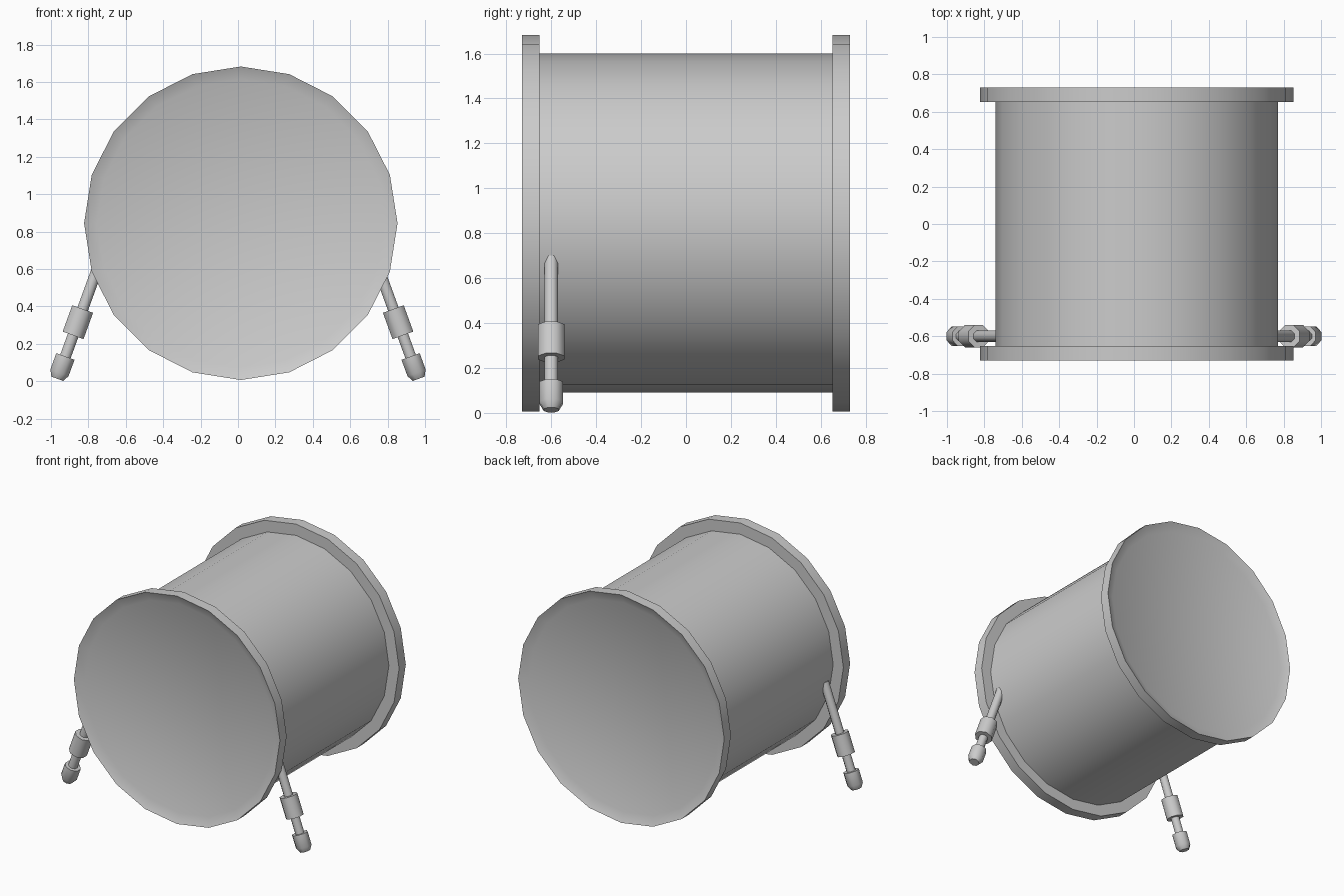
import bpy, bmesh, math
from mathutils import Matrix, Vector

if "Cube" in bpy.data.objects:
    bpy.data.objects.remove(bpy.data.objects["Cube"])

DRUM_X, DRUM_Z = 0.015, 0.845
TILT = math.radians(20)


def lathe(name, profile, sides, matrix, phase=0.0, angle=30):
    """Closed solid turned about local z from (radius, height) pairs."""
    bm = bmesh.new()
    rings = []
    for r, h in profile:
        rings.append([bm.verts.new((r * math.cos(phase + 2 * math.pi * i / sides),
                                    r * math.sin(phase + 2 * math.pi * i / sides), h))
                      for i in range(sides)])
    for a, b in zip(rings, rings[1:]):
        for i in range(sides):
            j = (i + 1) % sides
            bm.faces.new((a[i], a[j], b[j], b[i]))
    bm.faces.new(rings[0])
    bm.faces.new(rings[-1])
    bmesh.ops.transform(bm, matrix=matrix, verts=bm.verts)
    bmesh.ops.recalc_face_normals(bm, faces=bm.faces)
    mesh = bpy.data.meshes.new(name)
    bm.to_mesh(mesh)
    bm.free()
    obj = bpy.data.objects.new(name, mesh)
    bpy.context.collection.objects.link(obj)
    bpy.ops.object.select_all(action='DESELECT')
    obj.select_set(True)
    bpy.context.view_layer.objects.active = obj
    bpy.ops.object.shade_smooth_by_angle(angle=math.radians(angle))
    return obj


# Drum: one continuous skin of dished heads, rims and shell, axis along y
drum = Matrix.Translation((DRUM_X, 0, DRUM_Z)) @ Matrix.Rotation(math.radians(90), 4, 'X')
half = [(0.755, 0.653), (0.838, 0.653), (0.838, 0.731), (0.77, 0.70)]
profile = [(r, -h) for r, h in reversed(half)] + half
lathe("drum_body", profile, 20, drum)

# Splayed legs: local z runs down the leg, origin at the collar centre
parts = {
    "leg_rod": [(0.032, -0.44), (0.032, 0.25)],
    "leg_collar": [(0.064, -0.075), (0.064, 0.075)],
    "rubber_foot": [(0.056, 0.195), (0.056, 0.288), (0.036, 0.322)],
}
for side, s in (("right", 1), ("left", -1)):
    down = Vector((s * math.sin(TILT), 0, -math.cos(TILT)))
    rot = down.to_track_quat('Z', 'Y').to_matrix().to_4x4()
    leg = Matrix.Translation((s * 0.856, -0.6, 0.316)) @ rot
    for part, prof in parts.items():
        lathe(f"{side}_{part}", prof, 8, leg, math.pi / 8, 50)
